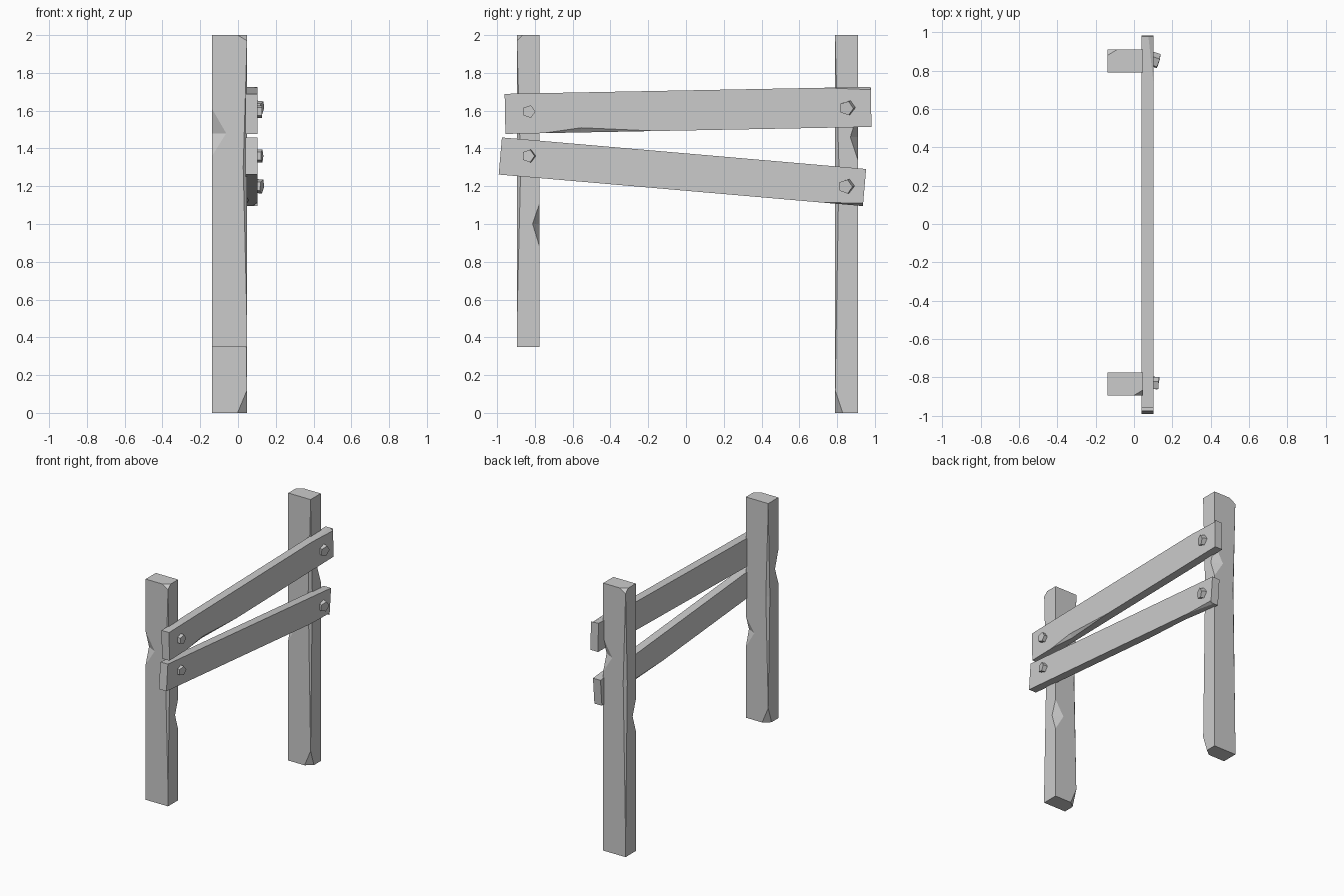
import bpy
import bmesh
import math

cube = bpy.data.objects.get("Cube")
if cube:
    bpy.data.objects.remove(cube)

GREY = (0.6, 0.6, 0.6, 1.0)
wood = bpy.data.materials.new("weathered_grey")
wood.use_nodes = True
wood.diffuse_color = GREY
wood.node_tree.nodes["Principled BSDF"].inputs["Base Color"].default_value = GREY

CORNERS = [(-1, -1), (1, -1), (1, 1), (-1, 1)]


def cut_at(profile, t):
    """Interpolate the corner cut (along x, along y) at distance t."""
    for (t0, x0, y0), (t1, x1, y1) in zip(profile, profile[1:]):
        if t0 <= t <= t1:
            f = (t - t0) / (t1 - t0)
            return x0 + (x1 - x0) * f, y0 + (y1 - y0) * f
    return 0.0, 0.0


def finish(name, bm, location, rotation):
    bmesh.ops.recalc_face_normals(bm, faces=bm.faces)
    mesh = bpy.data.meshes.new(name)
    bm.to_mesh(mesh)
    bm.free()
    mesh.materials.append(wood)
    obj = bpy.data.objects.new(name, mesh)
    obj.location = location
    obj.rotation_euler = rotation
    bpy.context.collection.objects.link(obj)
    return obj


def hewn_beam(name, width, depth, length, chips, location, rotation=(0, 0, 0)):
    """Box along local z whose four long edges are chipped by profiles."""
    levels = sorted({0.0, length} | {p[0] for prof in chips.values() for p in prof})
    bm = bmesh.new()
    rings = []
    for t in levels:
        ring = []
        for sx, sy in CORNERS:
            cx, cy = cut_at(chips.get((sx, sy), []), t)
            x, y = sx * width / 2, sy * depth / 2
            pair = [(x, y - sy * cy, t), (x - sx * cx, y, t)]
            if sx * sy < 0:
                pair.reverse()
            # walk counter-clockwise around the section
            ring += [bm.verts.new(p) for p in pair]
        rings.append(ring)
    for low, high in zip(rings, rings[1:]):
        for i in range(8):
            j = (i + 1) % 8
            bm.faces.new((low[i], low[j], high[j], high[i]))
    bm.faces.new(rings[0][::-1])
    bm.faces.new(rings[-1])
    bmesh.ops.remove_doubles(bm, verts=bm.verts, dist=0.0001)
    return finish(name, bm, location, rotation)


# Posts: the same chipped timber, the rear one longer and turned half round
def post(name, y, base, turn, high_nick, low_nick):
    length = 2.0 - base
    h, l = high_nick - base, low_nick - base
    chips = {
        (-1, -1): [(h - 0.12, 0, 0), (h, 0.075, 0.04), (h + 0.13, 0, 0)],
        (1, 1): [(l - 0.12, 0, 0), (l, 0.07, 0.037), (l + 0.11, 0, 0)],
        (1, -1): [(0.12, 0, 0), (1.3 - base, 0.02, 0.02),
                  (length - 0.03, 0, 0), (length, 0.05, 0.03)],
        (-1, 1): [(0, 0.05, 0.04), (0.12, 0, 0), (1.3 - base, 0.02, 0.02),
                  (length - 0.03, 0, 0)],
    }
    hewn_beam(name, 0.185, 0.12, length, chips, (-0.045, y, base), (0, 0, turn))


post("front_post", -0.835, 0.35, 0, 1.48, 1.0)
post("rear_post", 0.85, 0.0, math.pi, 1.46, 1.02)


# Rails: planks from a start point to an end point in the yz plane
def rail(name, start, end, depth, chips):
    dy, dz = end[0] - start[0], end[1] - start[1]
    tilt = math.atan2(dz, dy) - math.pi / 2
    hewn_beam(name, 0.062, depth, math.hypot(dy, dz), chips,
              (0.071, start[0], start[1]), (tilt, 0, 0))


rail("upper_rail", (-0.958, 1.583), (0.98, 1.62), 0.212, {
    (1, -1): [(1.69, 0, 0), (1.938, 0.027, 0.015)],
    (1, 1): [(0.2, 0, 0), (0.4, 0.02, 0.025), (0.8, 0, 0)],
})
rail("lower_rail", (-0.983, 1.36), (0.945, 1.193), 0.197, {
    (1, 1): [(1.7, 0, 0), (1.935, 0.025, 0.015)],
    (-1, 1): [(1.2, 0, 0), (1.6, 0.015, 0.02), (1.9, 0, 0)],
})


# Bolt heads: five-sided pegs on the outer face of the rails
def bolt(name, y, z, radius, spin, lean):
    bm = bmesh.new()
    bmesh.ops.create_cone(bm, cap_ends=True, segments=5, radius1=radius,
                          radius2=radius, depth=0.04)
    finish(name, bm, (0.108, y, z), (spin, math.pi / 2 + lean, 0))


bolt("upper_front_bolt", -0.832, 1.595, 0.035, 0.0, 0.0)
bolt("upper_rear_bolt", 0.855, 1.615, 0.039, 0.3, 0.12)
bolt("lower_front_bolt", -0.832, 1.36, 0.035, 0.2, 0.0)
bolt("lower_rear_bolt", 0.85, 1.2, 0.039, 0.3, 0.1)
